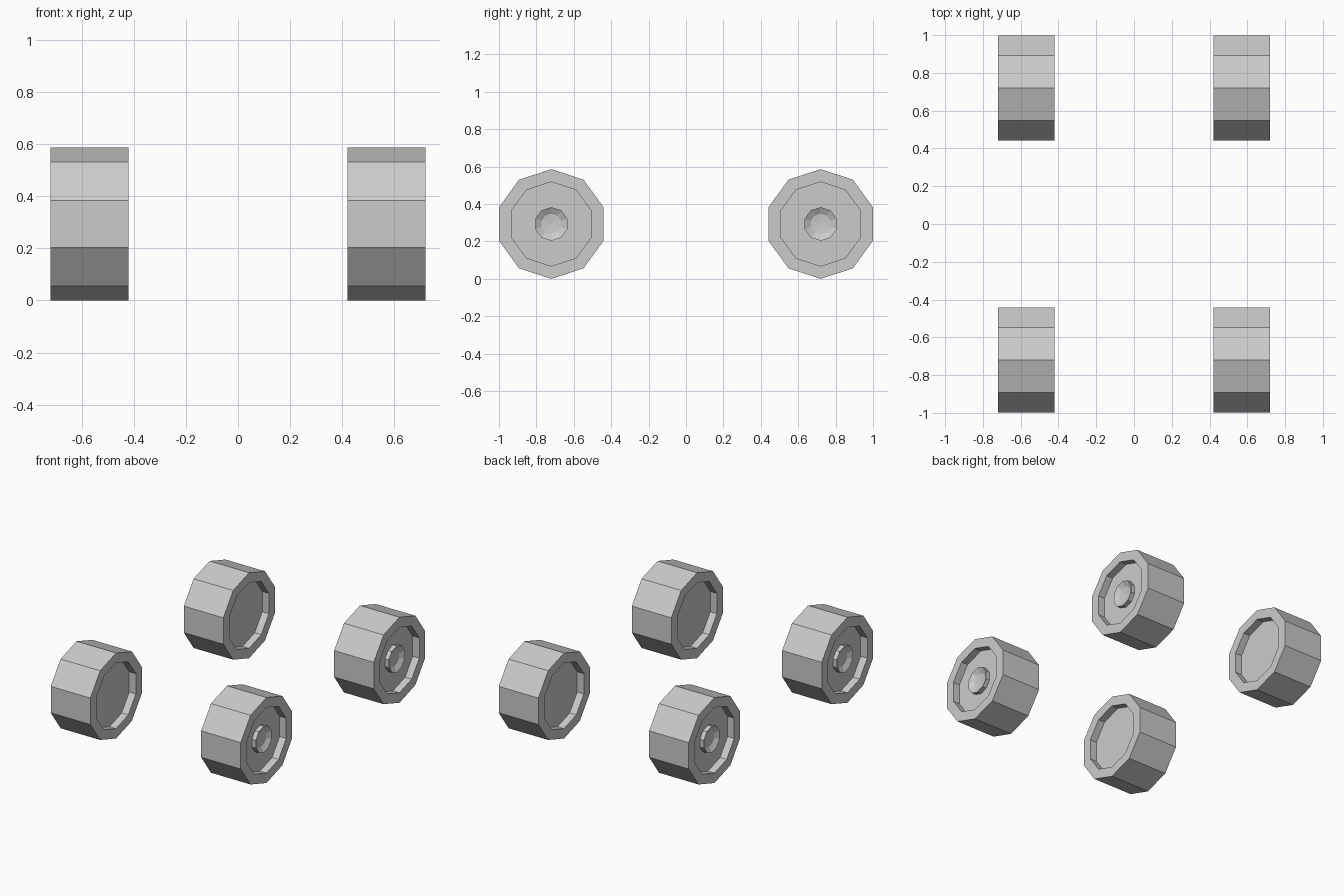
import bpy
import bmesh
from math import sin, cos, tau

SIDES = 10
WHEEL_X, WHEEL_Y, RADIUS = 0.57, 0.72, 0.293

cube = bpy.data.objects.get("Cube")
if cube:
    bpy.data.objects.remove(cube, do_unlink=True)

grey = bpy.data.materials.new("light grey")
grey.use_nodes = True
colour = (0.6, 0.6, 0.6, 1)
grey.diffuse_color = colour
grey.node_tree.nodes["Principled BSDF"].inputs["Base Color"].default_value = colour

# Wheel outline as (offset along the axle, radius), inner face to outer face
PROFILE = [
    (-0.10, 0),
    (-0.10, 0.225), (-0.15, 0.225),      # inner recess
    (-0.15, RADIUS), (0.15, RADIUS),     # tread
    (0.15, 0.225), (0.10, 0.225),        # outer recess
    (0.10, 0.09), (0.13, 0.09),          # raised hub
    (0.11, 0.055), (0.105, 0),           # dished hub centre
]


def lathe(bm, profile):
    """Turn the profile about the x axis, with a corner at the top."""
    rings = []
    for x, r in profile:
        count = SIDES if r else 1
        rings.append([bm.verts.new((x, r * sin(tau * i / SIDES), r * cos(tau * i / SIDES)))
                      for i in range(count)])
    for a, b in zip(rings, rings[1:]):
        if len(a) == 1 and a is rings[0]:
            bm.faces.new(b)
            continue
        for i in range(SIDES):
            j = (i + 1) % SIDES
            if len(b) == 1:
                bm.faces.new((a[i], a[j], b[0]))
            else:
                bm.faces.new((a[i], a[j], b[j], b[i]))
    for v in [v for v in bm.verts if not v.link_faces]:
        bm.verts.remove(v)
    bmesh.ops.recalc_face_normals(bm, faces=bm.faces)


def add_wheel(name, side, end):
    bm = bmesh.new()
    lathe(bm, [(side * x, r) for x, r in PROFILE])
    mesh = bpy.data.meshes.new(name)
    bm.to_mesh(mesh)
    bm.free()
    mesh.materials.append(grey)
    wheel = bpy.data.objects.new(name, mesh)
    wheel.location = (side * WHEEL_X, end * WHEEL_Y, RADIUS)
    bpy.context.collection.objects.link(wheel)


# Four wheels, hubs facing outwards
for end, end_name in ((-1, "front"), (1, "back")):
    for side, side_name in ((1, "left"), (-1, "right")):
        add_wheel(f"{end_name}_{side_name}_wheel", side, end)
